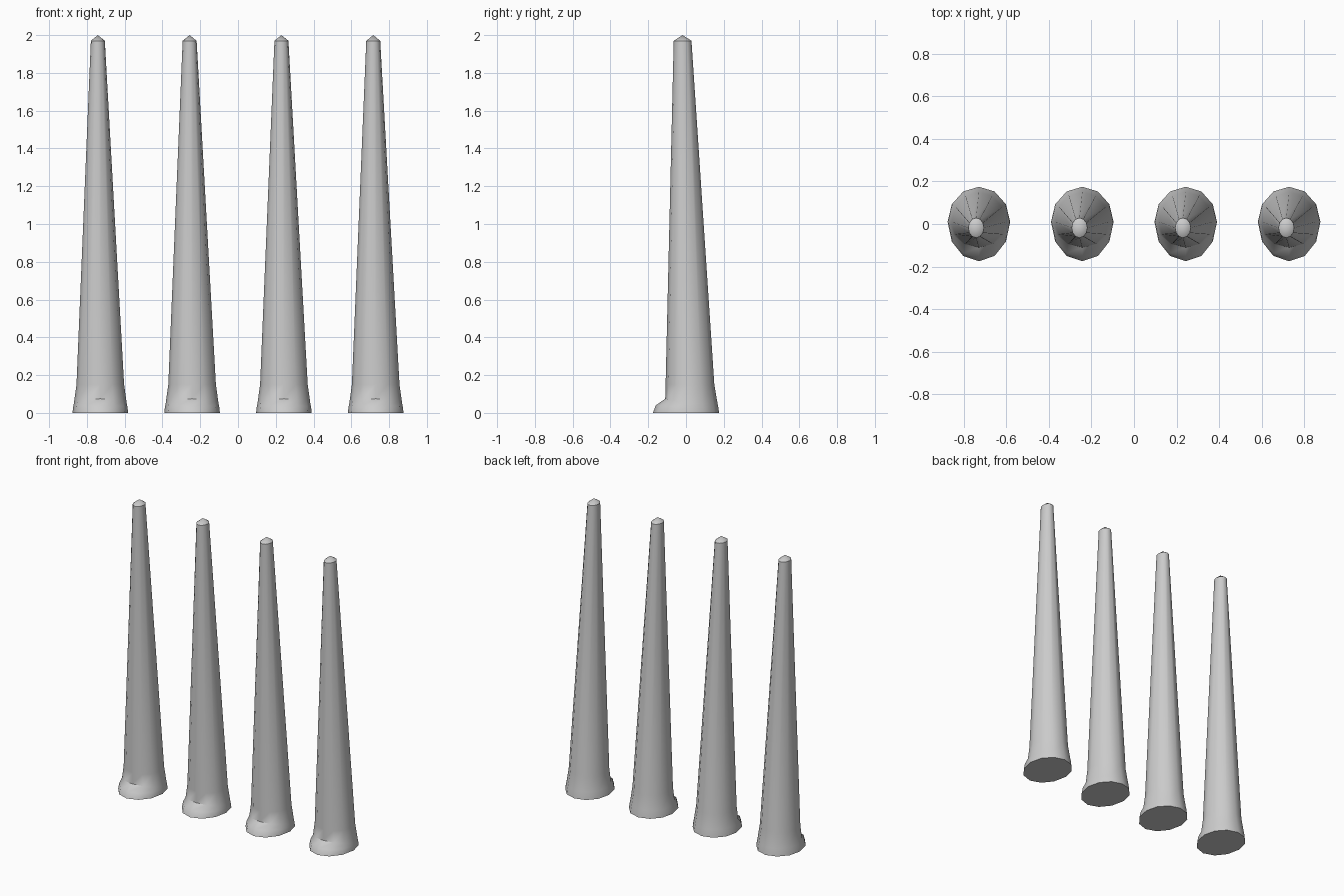
import bpy, bmesh, math

cube = bpy.data.objects.get("Cube")
if cube:
    bpy.data.objects.remove(cube, do_unlink=True)

SIDES = 12
SPACING = 0.486

grey = bpy.data.materials.new("light_grey")
grey.use_nodes = True
colour = (0.6, 0.6, 0.6, 1)
grey.diffuse_color = colour
grey.node_tree.nodes["Principled BSDF"].inputs["Base Color"].default_value = colour

# Cross-sections: height at the back, extra height at the front,
# x centre, half width, y centre, front depth, back depth
RINGS = [
    (0.0, 0.0, 0.0, 0.147, 0.01, 0.185, 0.165),      # base outline
    (0.03, 0.01, 0.0, 0.144, 0.01, 0.17, 0.161),     # rounded toe
    (0.05, 0.025, 0.0, 0.14, 0.01, 0.12, 0.157),     # crease above the toe
    (0.15, 0.0, 0.0, 0.126, 0.01, 0.118, 0.14),      # end of the flare
    (1.97, 0.0, -0.013, 0.037, -0.018, 0.047, 0.047),  # shoulder of the tip
]


def make_spike(name, x):
    bm = bmesh.new()
    rings = []
    for z, lift, cx, half, cy, front, back in RINGS:
        ring = []
        for i in range(SIDES):
            a = math.tau * i / SIDES
            c, s = math.cos(a), math.sin(a)
            depth = back if s > 0 else front
            ring.append(bm.verts.new((cx + half * c, cy + depth * s,
                                      z + lift * max(0, -s))))
        rings.append(ring)
    for low, high in zip(rings, rings[1:]):
        for i in range(SIDES):
            j = (i + 1) % SIDES
            bm.faces.new((low[i], low[j], high[j], high[i]))
    # Flat underside and shallow pointed cap
    bm.faces.new(rings[0][::-1])
    tip = bm.verts.new((-0.013, -0.018, 2.0))
    top = rings[-1]
    for i in range(SIDES):
        bm.faces.new((top[i], top[(i + 1) % SIDES], tip))
    mesh = bpy.data.meshes.new(name)
    bm.to_mesh(mesh)
    bm.free()
    mesh.materials.append(grey)
    obj = bpy.data.objects.new(name, mesh)
    obj.location.x = x
    bpy.context.collection.objects.link(obj)
    bpy.ops.object.select_all(action="DESELECT")
    obj.select_set(True)
    bpy.context.view_layer.objects.active = obj
    bpy.ops.object.shade_smooth_by_angle(angle=math.radians(35))


# Row of four identical spikes
for n in range(4):
    make_spike(f"spike_{n + 1}", (n - 1.5) * SPACING)
